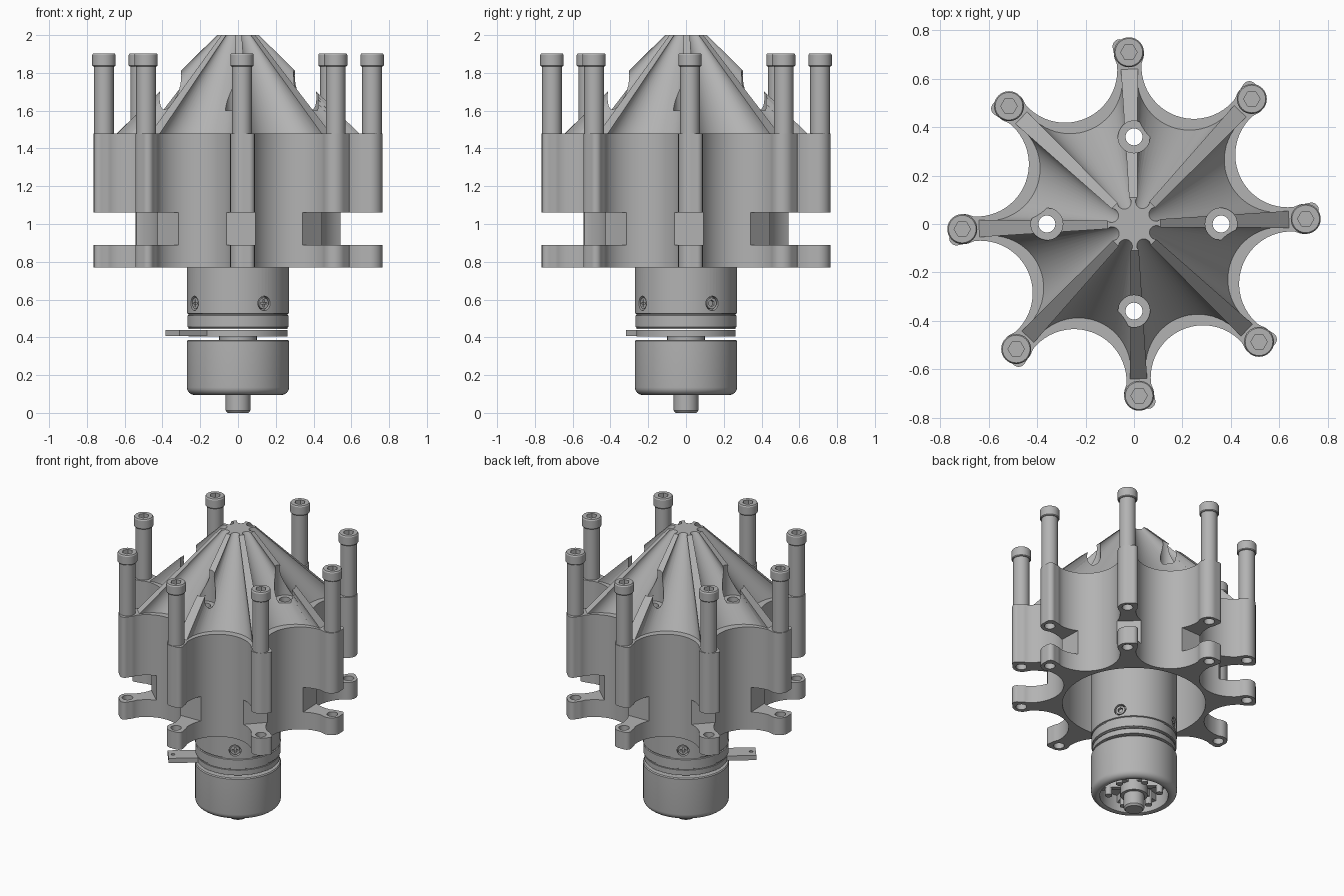
import bpy, bmesh, math
from math import sin, cos, radians, atan2, hypot, pi
from mathutils import Matrix

if "Cube" in bpy.data.objects:
    bpy.data.objects.remove(bpy.data.objects["Cube"])

TWIST = 1.7          # small turn of the eight lobes
grey = bpy.data.materials.new("plain_grey")
grey.use_nodes = True
COLOUR = (0.45, 0.45, 0.45, 1)
grey.diffuse_color = COLOUR
grey.node_tree.nodes["Principled BSDF"].inputs["Base Color"].default_value = COLOUR


def finish(name, bm):
    bmesh.ops.recalc_face_normals(bm, faces=bm.faces)
    mesh = bpy.data.meshes.new(name)
    bm.to_mesh(mesh)
    bm.free()
    mesh.materials.append(grey)
    ob = bpy.data.objects.new(name, mesh)
    bpy.context.collection.objects.link(ob)
    return ob


def activate(ob):
    bpy.ops.object.select_all(action='DESELECT')
    ob.select_set(True)
    bpy.context.view_layer.objects.active = ob


def smooth(ob):
    activate(ob)
    bpy.ops.object.shade_smooth_by_angle(angle=radians(30))
    return ob


def loft(name, low, z0, high, z1):
    """Closed solid between two outlines with equal point counts."""
    bm = bmesh.new()
    a = [bm.verts.new((x, y, z0)) for x, y in low]
    b = [bm.verts.new((x, y, z1)) for x, y in high]
    n = len(a)
    for i in range(n):
        j = (i + 1) % n
        bm.faces.new((a[i], a[j], b[j], b[i]))
    bm.faces.new(a[::-1])
    bm.faces.new(b)
    return finish(name, bm)


def circle(r, n, cx=0, cy=0):
    return [(cx + r * cos(2 * pi * i / n), cy + r * sin(2 * pi * i / n)) for i in range(n)]


def cylinder(name, r, z0, z1, cx=0, cy=0, n=32):
    ring = circle(r, n, cx, cy)
    return loft(name, ring, z0, ring, z1)


def lathe(name, profile, n=64):
    """Solid of revolution; the profile starts and ends on the axis."""
    bm = bmesh.new()
    verts = [bm.verts.new((r, 0, z)) for r, z in profile]
    edges = [bm.edges.new(p) for p in zip(verts, verts[1:])]
    bmesh.ops.spin(bm, geom=verts + edges, axis=(0, 0, 1), cent=(0, 0, 0),
                   angle=2 * pi, steps=n)
    bmesh.ops.remove_doubles(bm, verts=bm.verts, dist=1e-5)
    return finish(name, bm)


def box(name, size, matrix):
    bm = bmesh.new()
    bmesh.ops.create_cube(bm, size=1, matrix=matrix @ Matrix.Diagonal((*size, 1)))
    return finish(name, bm)


def turn(deg):
    return Matrix.Rotation(radians(deg), 4, 'Z')


def polar(r, deg):
    return r * cos(radians(deg)), r * sin(radians(deg))


def cut(ob, cutters):
    for c in cutters:
        c.hide_render = True
        mod = ob.modifiers.new("cut", 'BOOLEAN')
        mod.operation, mod.solver, mod.object = 'DIFFERENCE', 'EXACT', c
        activate(ob)
        bpy.ops.object.modifier_apply(modifier=mod.name)
    return ob


def discard(obs):
    for o in obs:
        bpy.data.objects.remove(o)


def star(tip_r, half_width, valley_r, tip=()):
    """Eight lobes parted by round scallops; tip holds extra lobe points."""
    r, ang = hypot(tip_r, half_width), radians(22.5) - atan2(half_width, tip_r)
    px, py = r * cos(ang), r * sin(ang)
    d = (r * r - valley_r ** 2) / (2 * (px - valley_r))
    rho = d - valley_r
    psi = atan2(py, d - px)
    pts = []
    for k in range(8):
        a = k * 45 + TWIST
        local = [(turn(a), x, y) for x, y in tip]
        for i in range(25):
            t = pi + psi - 2 * psi * i / 24
            local.append((turn(a + 22.5), d + rho * cos(t), rho * sin(t)))
        pts += [(m[0][0] * x + m[0][1] * y, m[1][0] * x + m[1][1] * y) for m, x, y in local]
    return pts


def arc(cx, cy, r, a0, a1, n):
    return [(cx + r * cos(radians(a0 + (a1 - a0) * i / n)),
             cy + r * sin(radians(a0 + (a1 - a0) * i / n))) for i in range(n + 1)]


# Lobed housing: round lobe ends with a small nub, hollow underneath
lobe = arc(.703, 0, .062, -115, 10, 12) + arc(.735, .037, .03, 0, 105, 8) + arc(.703, 0, .062, 88, 115, 3)
outline = star(.66, .0507, .48, lobe)
housing = loft("lobed_housing", outline, .77, outline, 1.48)
cutters = [cylinder("bore_cutter", .45, .6, 1.4, n=96)]
for k in range(8):
    a = k * 45 + TWIST
    cutters.append(box("slot_cutter", (.4, .3, .17),
                       turn(a) @ Matrix.Translation((.74, 0, .975))))
    cutters.append(cylinder("bolt_hole_cutter", .034, .7, 1.2, *polar(.71, a), n=20))

# Ribbed cone, with four counterbored through holes
cone = loft("ribbed_cone", star(.64, .035, .43), 1.48, star(.11, .017, .07), 2.0)
ports = []
for k in range(4):
    x, y = polar(.36, k * 90)
    ports.append(cylinder("port_cutter", .035, 1.3, 1.7, x, y))
    ports.append(cylinder("counterbore_cutter", .066, 1.6, 2.1, x, y))
cut(housing, cutters + ports[::2])
cut(cone, ports)
discard(cutters + ports)
smooth(housing)
smooth(cone)

# Eight long socket bolts standing on the lobes
bolt = lathe("clamp_bolt", [(0, 1.42), (.052, 1.42), (.052, 1.835), (.058, 1.835),
                            (.062, 1.84), (.062, 1.895), (.057, 1.903), (0, 1.903)], 32)
socket = cylinder("socket_cutter", .034, 1.86, 2, n=6)
cut(bolt, [socket])
discard([socket])
smooth(bolt)
for k in range(8):
    b = bolt if k == 0 else bolt.copy()
    if k:
        bpy.context.collection.objects.link(b)
    b.location = (*polar(.71, k * 45 + TWIST), 0)

# Upper motor can with grooves, sitting inside the housing
can = lathe("motor_can", [(0, .445), (.262, .445), (.262, .452), (.268, .455), (.268, .515),
                          (.262, .518), (.262, .524), (.27, .527), (.27, 1.39), (0, 1.39)], 80)
holes, heads = [], []
for k in range(4):
    a = 31 + 90 * k
    m = turn(a) @ Matrix.Translation((.27, 0, .58)) @ Matrix.Rotation(pi / 2, 4, 'Y')
    h = cylinder("recess_cutter", .038, -.03, .05)
    h.matrix_world = m
    holes.append(h)
    s = cylinder("side_screw", .03, -.035, -.006, n=24)
    if k == 0:
        tools = [cylinder("hex_cutter", .018, -.025, .1, n=6)]
    else:
        tools = [box("cross_cutter", size, Matrix.Identity(4))
                 for size in ((.04, .009, .04), (.009, .04, .04))]
    cut(s, tools)
    discard(tools)
    s.matrix_world = m
    heads.append(s)
bpy.context.view_layer.update()
cut(can, holes)
discard(holes)
for ob in [can] + heads:
    smooth(ob)

# Base plate with side tab, and neck
smooth(cylinder("base_plate", .262, .405, .44, n=64))
smooth(cylinder("neck", .1, .37, .41))
tab = box("side_tab", (.24, .12, .033), turn(218) @ Matrix.Translation((.32, 0, .4225)))
tab_hole = cylinder("tab_hole_cutter", .012, .3, .5, *polar(.41, 218), n=16)
cut(tab, [tab_hole])
discard([tab_hole])

# Spinning bell, open underneath
bell = [(0, .21), (.215, .21), (.215, .1)]
bell += arc(.23, .135, .04, -90, 0, 6)
bell += [(.27, .38), (.265, .387), (0, .387)]
smooth(lathe("rotor_bell", bell, 80))

# Shaft, spokes and posts inside the bell
smooth(lathe("shaft", [(0, 0), (.055, 0), (.065, .012), (.065, .1), (.085, .1),
                       (.085, .22), (0, .22)], 40))
for k in range(6):
    a = k * 60 + 15
    box("bell_spoke", (.16, .035, .06), turn(a) @ Matrix.Translation((.14, 0, .19)))
    smooth(cylinder("bell_post", .022, .11, .22, *polar(.16, a), n=20))
